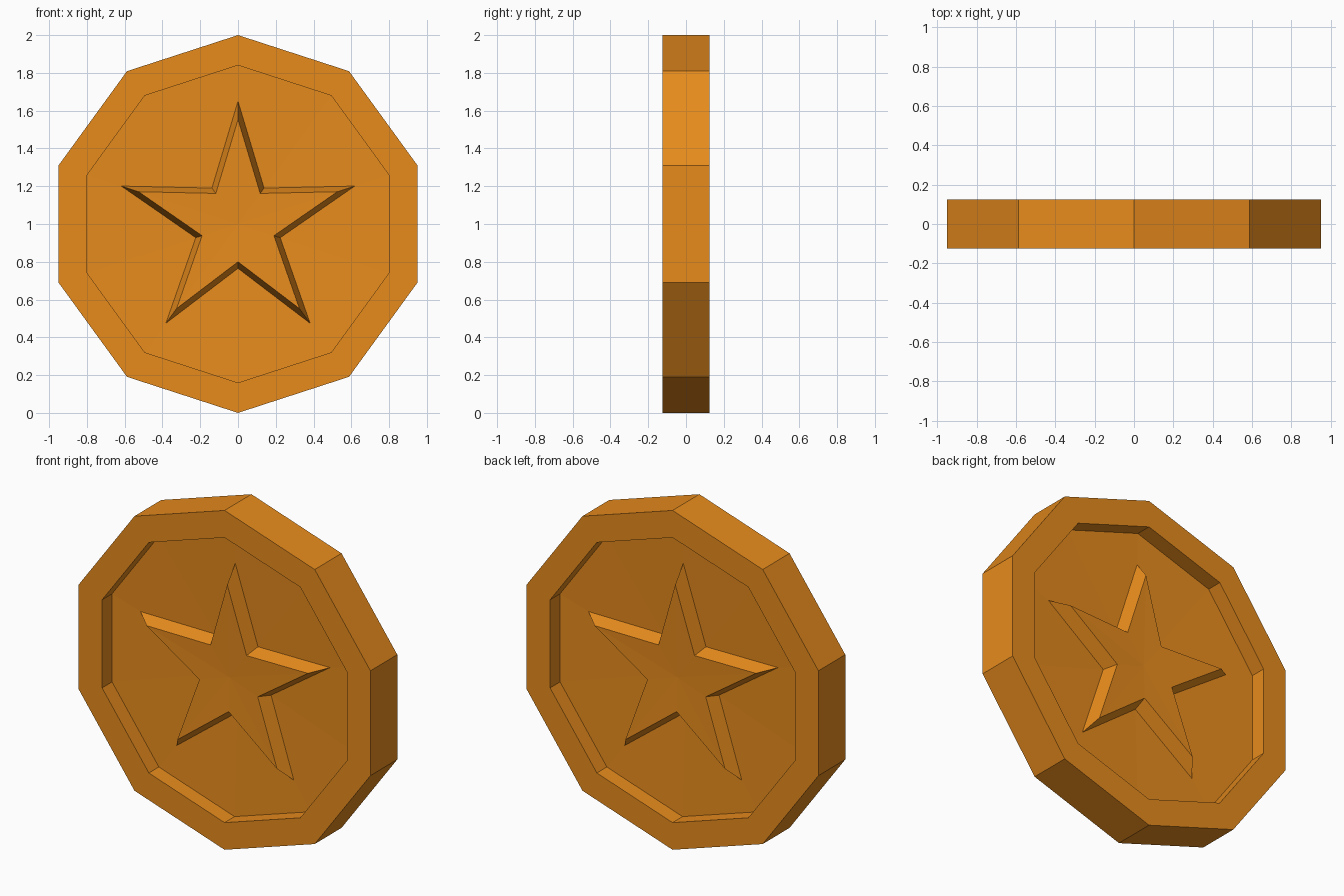
import bpy, bmesh
from math import sin, cos, pi

if "Cube" in bpy.data.objects:
    bpy.data.objects.remove(bpy.data.objects["Cube"])

N = 10
gold = bpy.data.materials.new("gold")
gold.diffuse_color = (0.80, 0.26, 0.012, 1)
gold.use_nodes = True
gold.node_tree.nodes["Principled BSDF"].inputs["Base Color"].default_value = gold.diffuse_color

bm = bmesh.new()


def ring(r_tip, r_valley, y_tip, y_valley, side):
    """Ten points round the coin axis, alternating star tip and valley."""
    verts = []
    for i in range(N):
        r, y = (r_valley, y_valley) if i % 2 else (r_tip, y_tip)
        a = 2 * pi * i / N
        verts.append(bm.verts.new((r * sin(a), side * y, 1 + r * cos(a))))
    return verts


def bridge(a, b):
    for i in range(N):
        j = (i + 1) % N
        bm.faces.new((a[i], a[j], b[j], b[i]))


def floor_y(r):
    """Shallow conical dish floor, deepest at the centre."""
    return 0.032 - 0.029 * (1 - r / 0.84)


STAR_H = 0.078
outer_rings = []
for side in (-1, 1):
    rings = [
        ring(1, 1, 0.125, 0.125, side),                        # outer edge
        ring(0.84, 0.84, 0.125, 0.125, side),                  # rim lip
        ring(0.84, 0.84, 0.032, 0.032, side),                  # dish floor
        ring(0.65, 0.235, floor_y(0.65), floor_y(0.235), side),  # star base
        ring(0.553, 0.20, floor_y(0.553) + STAR_H,
             floor_y(0.20) + STAR_H, side),                    # star top
    ]
    for a, b in zip(rings, rings[1:]):
        bridge(a, b)
    # Star face fanned to its centre
    mid = bm.verts.new((0, side * (floor_y(0) + STAR_H), 1))
    for i in range(N):
        bm.faces.new((rings[-1][i], rings[-1][(i + 1) % N], mid))
    outer_rings.append(rings[0])

# Coin edge
bridge(*outer_rings)
bmesh.ops.recalc_face_normals(bm, faces=bm.faces)

mesh = bpy.data.meshes.new("star_coin")
bm.to_mesh(mesh)
bm.free()
mesh.materials.append(gold)
coin = bpy.data.objects.new("star_coin", mesh)
bpy.context.collection.objects.link(coin)
